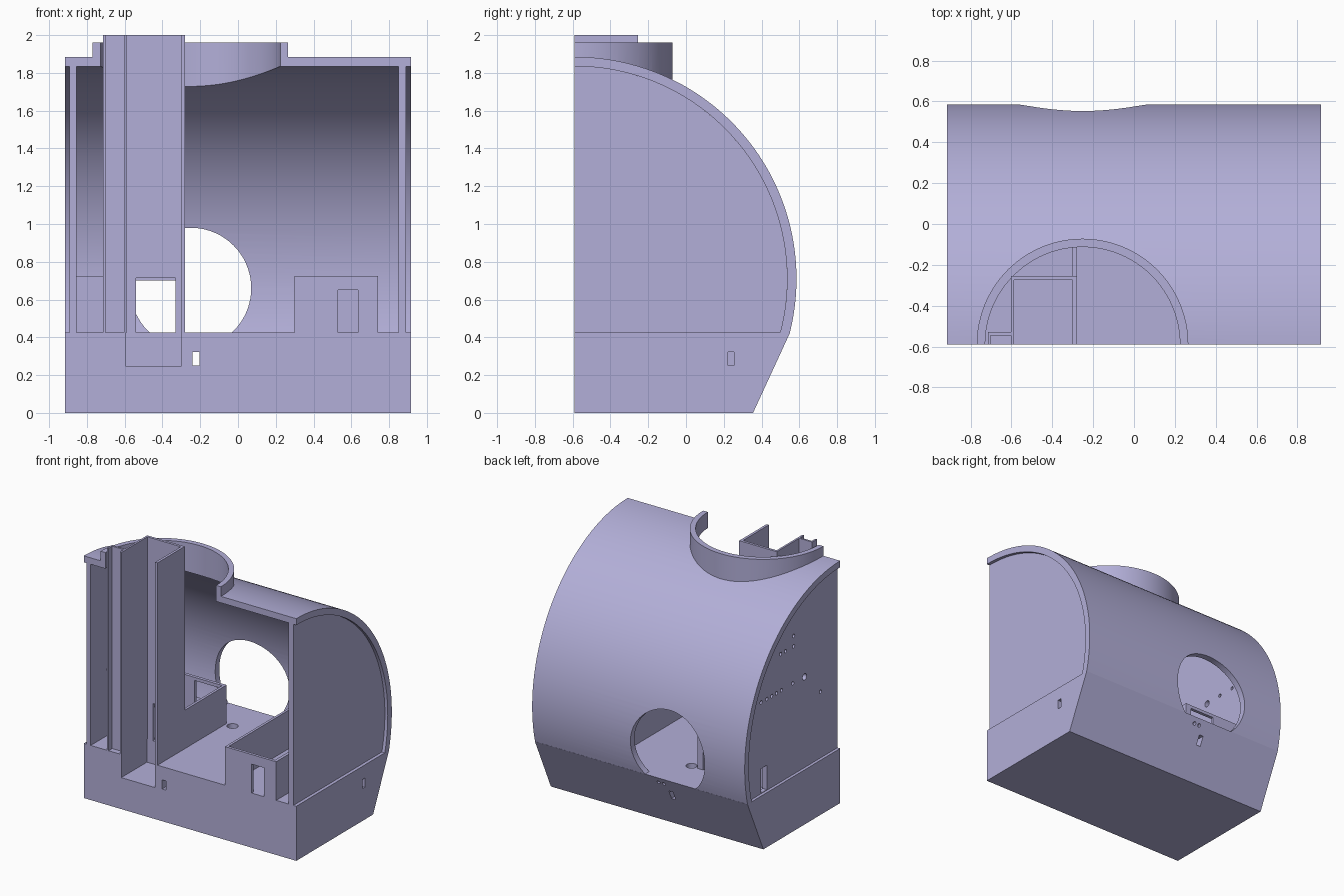
import bpy, bmesh
from math import cos, sin, asin, pi, radians
from mathutils import Matrix, Vector

if "Cube" in bpy.data.objects:
    bpy.data.objects.remove(bpy.data.objects["Cube"])

lavender = bpy.data.materials.new("lavender plastic")
lavender.use_nodes = True
colour = (0.45, 0.43, 0.69, 1)
lavender.diffuse_color = colour
lavender.node_tree.nodes["Principled BSDF"].inputs["Base Color"].default_value = colour

FRONT, FLOOR, ARC_Z = -0.59, 0.425, 0.71
HALF = 0.915


def make(name, bm):
    bmesh.ops.recalc_face_normals(bm, faces=bm.faces)
    mesh = bpy.data.meshes.new(name)
    bm.to_mesh(mesh)
    bm.free()
    mesh.materials.append(lavender)
    ob = bpy.data.objects.new(name, mesh)
    bpy.context.collection.objects.link(ob)
    return ob


def box(name, x, y, z):
    bm = bmesh.new()
    bmesh.ops.create_cube(bm, size=1)
    for v in bm.verts:
        v.co = Vector([lo + (hi - lo) * (c + 0.5) for c, (lo, hi) in zip(v.co, (x, y, z))])
    return make(name, bm)


def prism(name, points, x0, x1):
    # Extrude a (y, z) outline along x
    bm = bmesh.new()
    face = bm.faces.new([bm.verts.new((x0, y, z)) for y, z in points])
    new = bmesh.ops.extrude_face_region(bm, geom=[face])["geom"]
    bmesh.ops.translate(bm, verts=[g for g in new if isinstance(g, bmesh.types.BMVert)],
                        vec=(x1 - x0, 0, 0))
    return make(name, bm)


def cylinder(name, centre, radius, length, axis="Z", sides=24):
    turn = {"X": Matrix.Rotation(pi / 2, 4, "Y"), "Y": Matrix.Rotation(pi / 2, 4, "X"),
            "Z": Matrix()}[axis]
    bm = bmesh.new()
    bmesh.ops.create_cone(bm, cap_ends=True, segments=sides, radius1=radius, radius2=radius,
                          depth=length, matrix=Matrix.Translation(centre) @ turn)
    return make(name, bm)


def combine(ob, other, operation="DIFFERENCE"):
    mod = ob.modifiers.new("cut", "BOOLEAN")
    mod.object, mod.operation, mod.solver = other, operation, "EXACT"
    bpy.context.view_layer.objects.active = ob
    bpy.ops.object.modifier_apply(modifier=mod.name)
    bpy.data.objects.remove(other)


def arc_outline(radius, front=FRONT, low=FLOOR, steps=56):
    start = asin((low - ARC_Z) / radius)
    arc = [(FRONT + radius * cos(a), ARC_Z + radius * sin(a))
           for a in (start + (pi / 2 - start) * i / steps for i in range(steps + 1))]
    if front < FRONT:
        arc.append((front, ARC_Z + radius))
    return arc + [(front, low)]


# Curved outer shell with a round collar on top
shell = prism("curved_shell", arc_outline(1.175), -HALF, HALF)
collar = cylinder("collar", (-0.252, FRONT, 1.63), 0.518, 0.66, sides=96)
combine(collar, box("trim", (-1, 1), (-2, FRONT), (0, 3)))
combine(shell, collar, "UNION")
combine(shell, prism("hollow", arc_outline(1.125, -0.8, FLOOR - 0.02), -1, 1))
combine(shell, cylinder("collar_bore", (-0.252, FRONT, 1.8), 0.477, 1, sides=96))
combine(shell, cylinder("back_opening", (-0.25, 0.5, 0.66), 0.32, 0.8, "Y", 72))

# Solid base with sloped back
base = prism("base", [(FRONT, 0), (0.355, 0), (0.551, FLOOR), (FRONT, FLOOR)], -HALF, HALF)
combine(base, box("tower_pocket", (-0.592, -0.302), (-0.7, -0.275), (0.245, 0.6)))
combine(base, box("cable_slot", (-0.24, -0.205), (-0.8, 0.8), (0.25, 0.322)))
combine(base, box("side_slot", (0.5, 1), (0.222, 0.255), (0.25, 0.322)))
combine(base, cylinder("floor_hole", (-0.222, 0.25, 0.4), 0.04, 0.24))
for x in (-0.18, -0.135):
    combine(base, cylinder("rear_pin_hole", (x, 0.52, 0.38), 0.013, 0.2, "Y", 12))

# Recessed end walls
left_wall = prism("left_end_wall", arc_outline(1.125), 0.85, 0.89)
right_wall = prism("right_end_wall", arc_outline(1.125), -0.892, -0.855)
combine(right_wall, box("wall_slot", (-1, -0.8), (0.28, 0.35), (FLOOR + 0.005, 0.62)))
pins = [(y, 1.135) for y in (-0.04, 0.1, 0.16, 0.22, 0.28, 0.35)]
pins += [(y, 1.42) for y in (-0.05, 0.05, 0.11)] + [(-0.05, 1.5), (-0.38, 0.94)]
for y, z in pins:
    combine(right_wall, cylinder("pin_hole", (-0.87, y, z), 0.014, 0.2, "X", 12))
combine(right_wall, cylinder("large_hole", (-0.87, -0.185, 1.13), 0.025, 0.2, "X", 16))

# Tall tower, open at the front, with a side channel
TALL = (FLOOR, 2.0)
box("tower_left_wall", (-0.3, -0.28), (FRONT, -0.255), TALL)
box("tower_right_wall", (-0.603, -0.588), (FRONT, -0.255), TALL)
tower_back = box("tower_back_wall", (-0.603, -0.28), (-0.275, -0.255), TALL)
combine(tower_back, box("window", (-0.54, -0.33), (-0.5, 0), (FLOOR - 0.1, 0.715)))
box("channel_back", (-0.715, -0.6), (-0.545, -0.53), TALL)
box("channel_flange", (-0.715, -0.702), (FRONT, -0.53), TALL)

# Low compartment behind the tower
LOW = (FLOOR, 0.725)
box("compartment_side", (-0.3, -0.28), (-0.255, 0.26), LOW)
compartment_back = box("compartment_back", (-0.857, -0.28), (0.235, 0.26), LOW)
combine(compartment_back, box("window", (-0.54, -0.33), (0, 0.5), (FLOOR - 0.1, 0.7)))

# Low tray on the other side
tray = box("tray", (0.3, 0.742), (FRONT, 0.26), LOW)
combine(tray, box("tray_hollow", (0.32, 0.718), (FRONT + 0.022, 0.238), (FLOOR - 0.1, 1)))
combine(tray, box("tray_window", (0.53, 0.635), (-0.8, -0.5), (FLOOR - 0.1, 0.65)))

# Smooth the curved parts, keeping edges sharp
for ob in bpy.context.view_layer.objects:
    ob.select_set(ob.name in ("curved_shell", "left_end_wall", "right_end_wall", "base"))
bpy.context.view_layer.objects.active = shell
bpy.ops.object.shade_smooth_by_angle(angle=radians(25))
